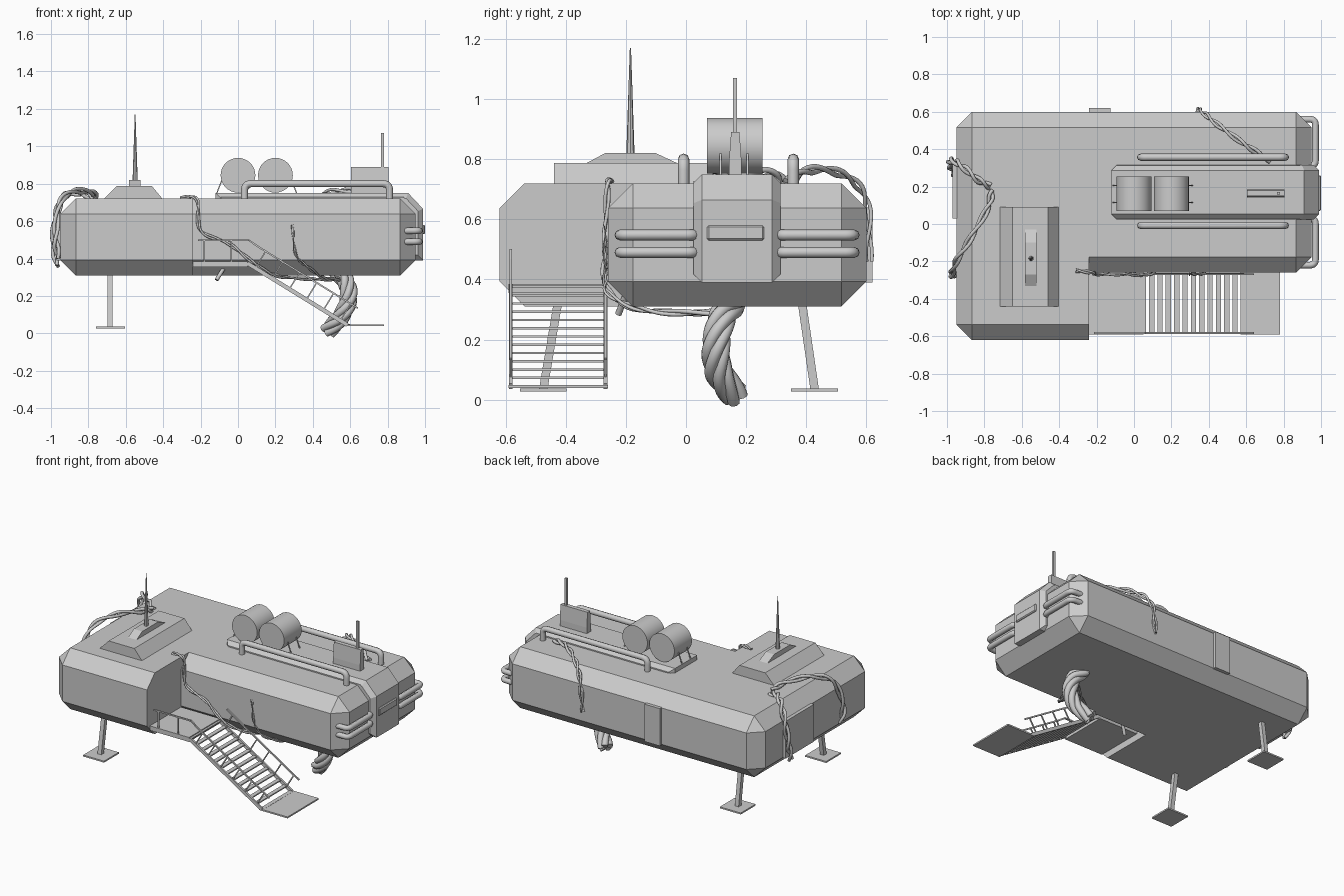
import bpy, bmesh, math
from mathutils import Vector, Quaternion

cube = bpy.data.objects.get("Cube")
if cube:
    bpy.data.objects.remove(cube, do_unlink=True)


def finish(name, bm):
    bmesh.ops.recalc_face_normals(bm, faces=bm.faces)
    me = bpy.data.meshes.new(name)
    bm.to_mesh(me)
    bm.free()
    ob = bpy.data.objects.new(name, me)
    bpy.context.collection.objects.link(ob)
    return ob


def smooth(ob, angle=40):
    bpy.ops.object.select_all(action='DESELECT')
    ob.select_set(True)
    bpy.context.view_layer.objects.active = ob
    bpy.ops.object.shade_smooth_by_angle(angle=math.radians(angle))


def box(name, lo, hi, bevel=0, flat_x=None):
    """Box between two corners; edges on the plane x = flat_x stay sharp."""
    bm = bmesh.new()
    bmesh.ops.create_cube(bm, size=1)
    lo, hi = Vector(lo), Vector(hi)
    for v in bm.verts:
        v.co = Vector(lo[i] if v.co[i] < 0 else hi[i] for i in range(3))
    if bevel:
        edges = [e for e in bm.edges if flat_x is None
                 or any(abs(v.co.x - flat_x) > 1e-4 for v in e.verts)]
        bmesh.ops.bevel(bm, geom=edges, offset=bevel, segments=1, affect='EDGES')
    return finish(name, bm)


def prism(name, profile, axis, a, b, bevel=0):
    """Extrude a profile along x (0) or y (1), chamfering the outline of both ends."""
    bm = bmesh.new()
    place = (lambda p, d: (d, p[0], p[1])) if axis == 0 else (lambda p, d: (p[0], d, p[1]))
    face = bm.faces.new([bm.verts.new(place(p, a)) for p in profile])
    ext = bmesh.ops.extrude_face_region(bm, geom=[face])
    for v in ext["geom"]:
        if isinstance(v, bmesh.types.BMVert):
            v.co[axis] = b
    if not any(f is face for f in bm.faces):
        bm.faces.new([v for v in bm.verts if v.co[axis] == a])
    bmesh.ops.recalc_face_normals(bm, faces=bm.faces)
    if bevel:
        edges = [e for e in bm.edges if e.verts[0].co[axis] == e.verts[1].co[axis]]
        bmesh.ops.bevel(bm, geom=edges, offset=bevel, segments=1, affect='EDGES')
    return finish(name, bm)


def beam(name, p, q, w, h):
    """Rectangular bar between two points, w across and h deep."""
    p, q = Vector(p), Vector(q)
    bm = bmesh.new()
    bmesh.ops.create_cube(bm, size=1)
    rot = (q - p).to_track_quat('Z', 'Y')
    for v in bm.verts:
        s = Vector((v.co.x * w, v.co.y * h, v.co.z * (q - p).length))
        v.co = rot @ s + (p + q) / 2
    return finish(name, bm)


def cone(name, p, q, r1, r2, sides):
    p, q = Vector(p), Vector(q)
    bm = bmesh.new()
    bmesh.ops.create_cone(bm, cap_ends=True, segments=sides, radius1=r1, radius2=r2,
                          depth=(q - p).length)
    rot = (q - p).to_track_quat('Z', 'Y')
    for v in bm.verts:
        v.co = rot @ v.co + (p + q) / 2
    ob = finish(name, bm)
    smooth(ob)
    return ob


def tubes(name, paths, radius, taper=1.0):
    """Round tubes along point lists, turned into one mesh."""
    cu = bpy.data.curves.new(name, 'CURVE')
    cu.dimensions = '3D'
    cu.bevel_depth = radius
    cu.bevel_resolution = 2
    cu.use_fill_caps = True
    for path in paths:
        sp = cu.splines.new('POLY')
        sp.points.add(len(path) - 1)
        for i, (pt, co) in enumerate(zip(sp.points, path)):
            pt.co = (*co, 1)
            pt.radius = 1 + (taper - 1) * i / (len(path) - 1)
    ob = bpy.data.objects.new(name, cu)
    bpy.context.collection.objects.link(ob)
    bpy.ops.object.select_all(action='DESELECT')
    ob.select_set(True)
    bpy.context.view_layer.objects.active = ob
    bpy.ops.object.convert(target='MESH')
    smooth(bpy.context.object, 50)


def rounded(points, r):
    """Polyline with rounded corners."""
    pts = [Vector(p) for p in points]
    out = [pts[0]]
    for a, b, c in zip(pts, pts[1:], pts[2:]):
        s, e = b + (a - b).normalized() * r, b + (c - b).normalized() * r
        for i in range(6):
            t = i / 5
            out.append(s * (1 - t) ** 2 + b * 2 * t * (1 - t) + e * t * t)
    return out + [pts[-1]]


def catmull(points, steps=10):
    p = [Vector(q) for q in points]
    p = [p[0] * 2 - p[1]] + p + [p[-1] * 2 - p[-2]]
    out = []
    for a, b, c, d in zip(p, p[1:], p[2:], p[3:]):
        for i in range(steps):
            t = i / steps
            out.append((b * 2 + (c - a) * t + (a * 2 - b * 5 + c * 4 - d) * t ** 2
                        + (b * 3 - a - c * 3 + d) * t ** 3) / 2)
    return out + [p[-2]]


def twisted(name, points, strands, spread, radius, turns, taper=1.0):
    """Several strands wound around a smooth path."""
    path = catmull(points)
    n = len(path) - 1
    lines = [[] for _ in range(strands)]
    u = Vector((0.3, 1, 0.2))
    for i, c in enumerate(path):
        t = (path[min(i + 1, n)] - path[max(i - 1, 0)]).normalized()
        u = (u - t * u.dot(t)).normalized()
        for k, line in enumerate(lines):
            ang = math.tau * (k / strands + turns * i / n)
            line.append(c + Quaternion(t, ang) @ u * spread)
    tubes(name, lines, radius, taper)


# Hull: two chamfered blocks forming an L
box("hull_wing", (-.95, -.62, .31), (-.24, .6, .72), .083, -.24)
box("hull_main", (-.24, -.26, .31), (.95, .6, .72), .083, -.24)
box("back_panel", (-.24, .59, .39), (-.125, .62, .64))
box("side_panel", (-.97, .03, .39), (-.94, .33, .64))

# Roof spine running down into the nose
prism("roof_spine", [(-.12, .7), (-.12, .75), (.91, .75), (.99, .665), (.99, .39),
                     (.86, .39), (.86, .7)], 1, .025, .315, .028)
box("nose_window", (.97, .07, .53), (1, .26, .58), .006)

# Tanks with thin braces
for i, x in enumerate((0, .2)):
    cone(f"tank_{i}", (x, .07, .845), (x, .255, .845), .093, .093, 32)
for y in (.115, .205):
    for x, side in ((0, -1), (.2, 1)):
        beam("tank_brace", (x + side * .07, y, .86), (x + side * .115, y, .745), .006, .006)

# Roof rails and nose bumpers
for y in (-.008, .357):
    tubes("roof_rail", [rounded([(.035, y, .7), (.035, y, .8), (.81, y, .8), (.81, y, .7)], .035)], .019)
for z in (.548, .49):
    for side in (-1, 1):
        y0, y1 = .17 + side * .39, .17 + side * .14
        tubes("nose_bumper", [rounded([(.87, y0, z), (.97, y0, z), (.97, y1, z), (.9, y1, z)], .03)], .018)

# Aerials and their housings
prism("aerial_base", [(-.72, .715), (-.65, .787), (-.46, .787), (-.4, .715)], 1, -.44, .09)
prism("aerial_ridge", [(-.335, .785), (-.27, .82), (-.1, .82), (-.025, .785)], 0, -.583, -.52)
cone("tall_aerial", (-.55, -.185, .81), (-.55, -.185, 1.17), .014, .002, 8)
prism("aerial_box", [(.143, .74), (.143, .79), (.15, .89), (.178, .89), (.185, .79), (.185, .74)], 0, .605, .805)
box("short_aerial", (.765, .157, .88), (.78, .17, 1.07))

# Legs and feet
for side, top, foot in ((-1, -.425, -.475), (1, .385, .428)):
    beam("leg", (-.685, top, .33), (-.685, foot, .035), .028, .028)
    box("foot", (-.76, foot - .078, .027), (-.605, foot + .078, .037))

# Entry platform, stairs and handrails
box("platform", (-.24, -.59, .355), (.05, -.26, .385))
box("landing", (.57, -.59, .038), (.78, -.26, .048))
TOP, FOOT = Vector((.05, 0, .375)), Vector((.585, 0, .045))
LIFT = Vector((.055, 0, .09))
for y in (-.583, -.268):
    off = Vector((0, y, 0))
    beam("stringer", TOP + off, FOOT + off, .012, .022)
    beam("stair_rail", TOP + LIFT + off, FOOT + LIFT + off, .009, .009)
    for i in range(6):
        p = TOP.lerp(FOOT, .08 + i * .17) + off
        beam("stair_post", p, p + LIFT, .007, .007)
for i in range(13):
    c = TOP.lerp(FOOT, i / 12)
    box("tread", (c.x - .014, -.58, c.z - .004), (c.x + .014, -.27, c.z + .004))
beam("platform_rail", (-.215, -.583, .497), (.06, -.583, .497), .009, .009)
beam("platform_rail_end", (.06, -.583, .497), TOP + LIFT + Vector((0, -.583, 0)), .009, .009)
for x in (-.18, -.035):
    beam("platform_post", (x, -.583, .38), (x, -.583, .497), .008, .008)

# Thick cable bundle under the hull
twisted("cable_trunk", [(.53, .16, .33), (.58, .12, .27), (.59, .1, .18), (.55, .11, .09),
                        (.48, .165, .012)], 5, .028, .021, 1)
tubes("drain_pipe", [[(-.075, -.2, .35), (-.115, -.225, .285)]], .011)

# Loose cables over the hull
twisted("front_cable", [(-.31, -.25, .725), (-.22, -.26, .715), (-.2, -.268, .55), (-.05, -.268, .48),
                        (.08, -.268, .38), (.2, -.19, .31), (.4, -.03, .29), (.55, .11, .29)],
        2, .006, .006, 5)
twisted("front_tendril", [(.54, .1, .29), (.46, -.12, .295), (.38, -.255, .35), (.31, -.268, .42),
                          (.29, -.268, .58)], 2, .006, .008, 3, .2)
twisted("left_cable_back", [(-.965, .27, .36), (-.985, .32, .48), (-.97, .34, .64), (-.92, .31, .74),
                            (-.84, .24, .75), (-.77, .2, .72)], 2, .012, .01, 3)
twisted("left_cable_front", [(-.76, .18, .73), (-.78, .09, .75), (-.87, -.07, .76), (-.95, -.2, .7),
                             (-.975, -.27, .52), (-.96, -.27, .4)], 2, .011, .01, 3)
twisted("back_cable", [(.73, .34, .73), (.6, .42, .765), (.45, .53, .745), (.365, .6, .66),
                       (.34, .61, .46)], 2, .01, .01, 3, .6)
